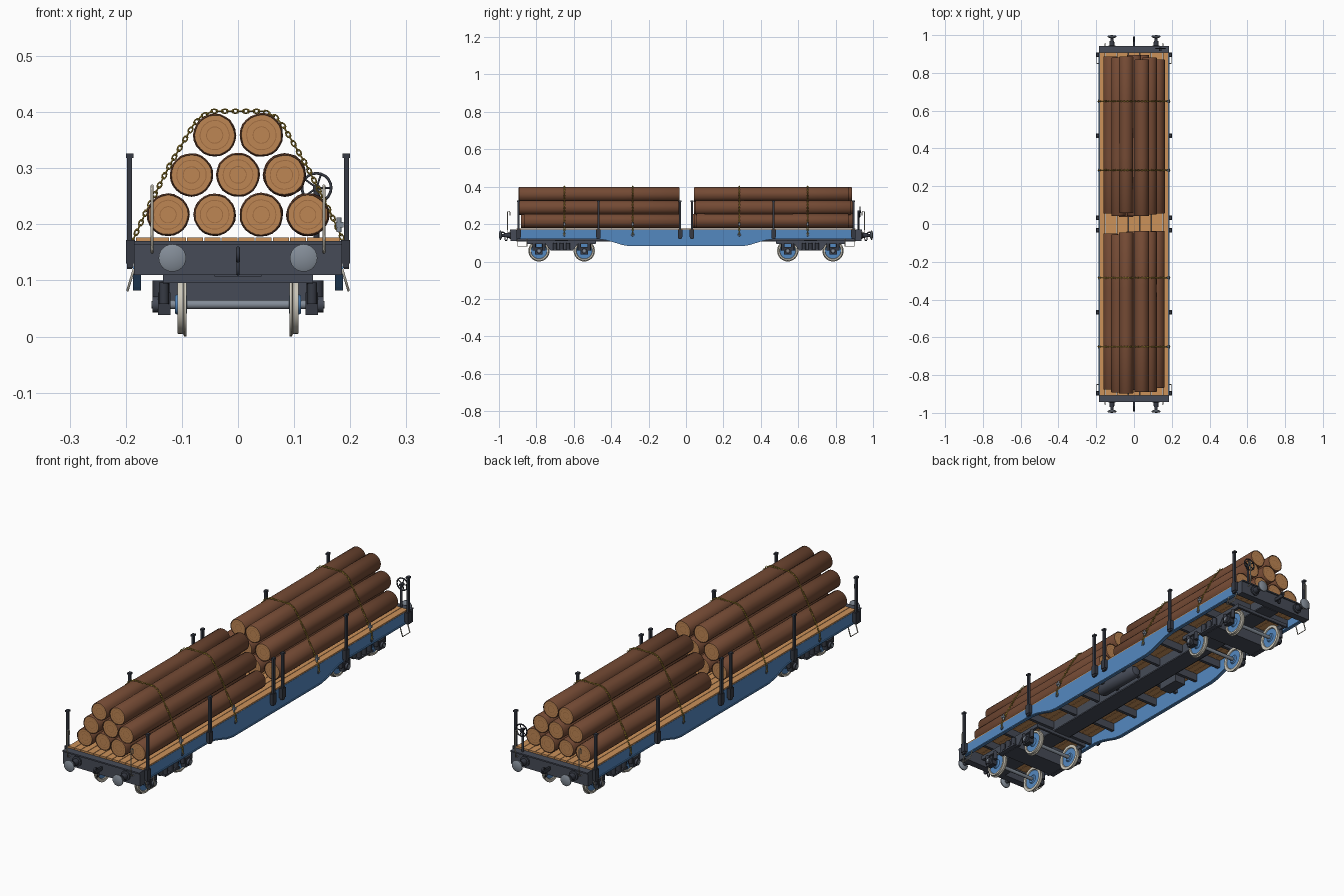
import bpy, bmesh, math, random
from mathutils import Vector

if "Cube" in bpy.data.objects:
    bpy.data.objects.remove(bpy.data.objects["Cube"])
random.seed(4)

def mat(name, r, g, b):
    m = bpy.data.materials.new(name)
    lin = [((c / 255 + 0.055) / 1.055) ** 2.4 for c in (r, g, b)]
    m.diffuse_color = (*lin, 1)
    m.use_nodes = True
    m.node_tree.nodes["Principled BSDF"].inputs["Base Color"].default_value = m.diffuse_color
    return m

BLUE = mat("frame blue", 84, 136, 192)
DARK = mat("dark steel", 70, 75, 87)
BLACK = mat("stake steel", 54, 58, 68)
GREY = mat("bare steel", 132, 141, 152)
PALE = mat("pale steel", 205, 200, 186)
WOOD = mat("deck wood", 204, 146, 90)
BARK = mat("bark", 116, 74, 52)
CUT = mat("cut wood", 190, 134, 84)
RING = mat("growth ring", 160, 108, 64)
GOLD = mat("chain yellow", 196, 164, 62)

def finish(name, bm, mats, smooth=False):
    bmesh.ops.recalc_face_normals(bm, faces=bm.faces)
    me = bpy.data.meshes.new(name)
    bm.to_mesh(me)
    bm.free()
    for m in mats:
        me.materials.append(m)
    ob = bpy.data.objects.new(name, me)
    bpy.context.collection.objects.link(ob)
    if smooth:
        bpy.ops.object.select_all(action='DESELECT')
        ob.select_set(True)
        bpy.context.view_layer.objects.active = ob
        bpy.ops.object.shade_smooth_by_angle(angle=math.radians(40))
    return ob

def box(name, x, y, z, m):
    """Box from three (min, max) ranges."""
    bm = bmesh.new()
    bmesh.ops.create_cube(bm, size=1)
    for v in bm.verts:
        v.co = Vector([(a[0] + a[1]) / 2 + c * (a[1] - a[0]) for a, c in zip((x, y, z), v.co)])
    return finish(name, bm, [m])

def span(c, s):
    return (c - s / 2, c + s / 2)

def lathe(name, prof, axis, loc, mats, seg=24, ids=None, wobble=0):
    """Revolve (along, radius) points round the x, y or z axis."""
    bm = bmesh.new()
    k = "xyz".index(axis)
    noise = [1 + random.uniform(-wobble, wobble) for _ in range(seg)]
    rings = []
    for a, r in prof:
        ring = []
        for i in range(seg if r > 0 else 1):
            t = 2 * math.pi * i / seg
            p = [0, 0, 0]
            p[k], p[(k + 1) % 3], p[(k + 2) % 3] = a, r * noise[i] * math.cos(t), r * noise[i] * math.sin(t)
            ring.append(bm.verts.new(Vector(p) + Vector(loc)))
        rings.append(ring)
    for j, (A, B) in enumerate(zip(rings, rings[1:])):
        for i in range(seg):
            n = (i + 1) % seg
            q = [A[i % len(A)], A[n % len(A)], B[n % len(B)], B[i % len(B)]]
            f = bm.faces.new(list(dict.fromkeys(q)))
            f.material_index = ids[j] if ids else 0
    return finish(name, bm, mats, True)

def rod(name, axis, loc, half, r, m, seg=16):
    return lathe(name, [(-half, 0), (-half, r), (half, r), (half, 0)], axis, loc, [m], seg)

def tube(name, pts, r, m, cyclic=False):
    cu = bpy.data.curves.new(name, 'CURVE')
    cu.dimensions, cu.bevel_depth, cu.bevel_resolution, cu.use_fill_caps = '3D', r, 1, True
    sp = cu.splines.new('POLY')
    sp.points.add(len(pts) - 1)
    for p, q in zip(sp.points, pts):
        p.co = (*q, 1)
    sp.use_cyclic_u = cyclic
    cu.materials.append(m)
    ob = bpy.data.objects.new(name, cu)
    bpy.context.collection.objects.link(ob)
    bpy.ops.object.select_all(action='DESELECT')
    ob.select_set(True)
    bpy.context.view_layer.objects.active = ob
    bpy.ops.object.convert(target='MESH')

def circle(c, r, plane, n=20):
    c = Vector(c)
    u, w = {'xz': ((1, 0, 0), (0, 0, 1)), 'yz': ((0, 1, 0), (0, 0, 1))}[plane]
    return [c + r * (math.cos(2 * math.pi * i / n) * Vector(u) + math.sin(2 * math.pi * i / n) * Vector(w)) for i in range(n)]

def extrude_yz(name, pts, x, m):
    bm = bmesh.new()
    f = bm.faces.new([bm.verts.new((x[0], *p)) for p in pts])
    g = bmesh.ops.extrude_face_region(bm, geom=[f])
    bmesh.ops.translate(bm, vec=(x[1] - x[0], 0, 0), verts=[v for v in g['geom'] if isinstance(v, bmesh.types.BMVert)])
    return finish(name, bm, [m])

# deck planks
for i in range(12):
    box("deck_plank", span((i - 5.5) * 0.0305, 0.0285), (-0.907, 0.907), (0.164, 0.176), WOOD)

# fish-belly side sills with bottom flange
half = [(0.3, 0.082), (0.34, 0.088), (0.39, 0.104), (0.43, 0.115), (0.47, 0.12), (0.905, 0.12)]
belly = [(-y, z) for y, z in reversed(half)] + half
for s in (-1, 1):
    extrude_yz("side_sill", belly + [(0.905, 0.17), (-0.905, 0.17)], (s * 0.177, s * 0.183), BLUE)
    extrude_yz("sill_flange", belly + [(y, z + 0.005) for y, z in reversed(belly)], (s * 0.173, s * 0.187), BLUE)

# underframe: centre sill, cross bearers, air tank and brake gear
box("centre_sill", (-0.03, 0.03), (-0.905, 0.905), (0.112, 0.164), DARK)
box("centre_sill_flange", (-0.042, 0.042), (-0.905, 0.905), (0.107, 0.113), DARK)
for y in (-0.8, -0.665, -0.5, -0.35, -0.2, -0.07, 0.07, 0.2, 0.35, 0.5, 0.665, 0.8):
    box("cross_bearer", (-0.177, 0.177), span(y, 0.014), (0.13, 0.164), DARK)
lathe("air_tank", [(-0.12, 0), (-0.115, 0.02), (-0.1, 0.028), (0.1, 0.028), (0.115, 0.02), (0.12, 0)], 'y', (0.085, 0, 0.125), [DARK])
box("brake_box", (-0.125, -0.07), (0.09, 0.19), (0.1, 0.14), DARK)
rod("brake_rod", 'y', (-0.05, 0, 0.118), 0.55, 0.004, DARK, 8)

# bogies
for b in (-0.665, 0.665):
    box("bogie_bolster", (-0.13, 0.13), span(b, 0.09), (0.058, 0.106), DARK)
    box("bogie_pivot", (-0.05, 0.05), span(b, 0.07), (0.1, 0.115), BLACK)
    for s in (-1, 1):
        xs = lambda a, c: tuple(sorted((s * a, s * c)))
        fr = [(-0.185, 0.095), (-0.185, 0.112), (0.185, 0.112), (0.185, 0.095), (0.085, 0.092), (0.06, 0.06), (-0.06, 0.06), (-0.085, 0.092)]
        extrude_yz("bogie_side_frame", [(b + y, z) for y, z in fr], (s * 0.122, s * 0.134), DARK)
        box("bogie_end_bar", (-0.13, 0.13), span(b + s * 0.18, 0.01), (0.095, 0.11), DARK)
        for k in (-0.035, 0, 0.035):
            rod("bolster_spring", 'z', (s * 0.141, b + k, 0.082), 0.018, 0.011, BLACK, 12)
        box("spring_plank", xs(0.132, 0.152), span(b, 0.1), (0.058, 0.065), DARK)
        for e in (-0.121, 0.121):
            y = b + e
            box("axle_box", xs(0.12, 0.143), span(y, 0.04), (0.038, 0.078), BLACK)
            rod("axle_box_cover", 'x', (s * 0.145, y, 0.057), 0.007, 0.014, DARK)
            rod("axle_cap", 'x', (s * 0.152, y, 0.057), 0.002, 0.007, GREY, 10)
            for k in (-0.026, 0.026):
                rod("axle_spring", 'z', (s * 0.132, y + k, 0.077), 0.019, 0.009, BLACK, 12)
            # wheel: blue disc inside a pale tyre with inner flange
            prof = [(0.091, 0), (0.091, 0.016), (0.096, 0.02), (0.096, 0.042), (0.092, 0.044), (0.092, 0.057), (0.096, 0.057),
                    (0.098, 0.053), (0.108, 0.052), (0.108, 0.044), (0.104, 0.042), (0.104, 0.02), (0.112, 0.016), (0.112, 0)]
            lathe("wheel", [(s * a, r) for a, r in prof], 'x', (0, y, 0.057), [BLUE, PALE], 32,
                  [0, 0, 0, 1, 1, 1, 1, 1, 1, 1, 0, 0, 0])
    for e in (-0.121, 0.121):
        rod("axle", 'x', (0, b + e, 0.057), 0.125, 0.008, GREY)

# ends: beams, buffers, couplings, handrails
for e in (-1, 1):
    ys = lambda a, c: tuple(sorted((e * a, e * c)))
    box("end_beam", (-0.185, 0.185), ys(0.905, 0.937), (0.11, 0.168), DARK)
    box("end_beam_lip", (-0.185, 0.185), ys(0.91, 0.942), (0.164, 0.17), DARK)
    box("coupling_shank", (-0.004, 0.004), ys(0.93, 0.985), (0.133, 0.147), BLACK)
    tube("coupling_hook", circle((0, e * 0.98, 0.146), 0.011, 'yz', 14), 0.004, BLACK, True)
    tube("coupling_link", [(0, e * (0.962 + 0.007 * math.cos(t)), 0.127 + 0.016 * math.sin(t)) for t in [i * math.pi / 6 for i in range(12)]], 0.003, BLACK, True)
    for s in (-1, 1):
        lathe("buffer", [(e * a, r) for a, r in [(0.93, 0), (0.93, 0.021), (0.943, 0.021), (0.945, 0.014), (0.968, 0.012), (0.968, 0.008), (0.985, 0.008)]],
              'y', (s * 0.117, 0, 0.14), [BLACK])
        lathe("buffer_head", [(e * a, r) for a, r in [(0.982, 0), (0.984, 0.012), (0.99, 0.0245), (0.995, 0.0245), (0.998, 0.018), (1, 0)]],
              'y', (s * 0.117, 0, 0.14), [GREY])
        tube("end_handrail", [(s * 0.153, e * y, z) for y, z in [(0.938, 0.15), (0.952, 0.155), (0.955, 0.18), (0.955, 0.262), (0.951, 0.269), (0.944, 0.269), (0.941, 0.262), (0.941, 0.245)]], 0.0025, PALE)
        tube("corner_step", [(s * x, e * y, z) for x, y, z in [(0.185, 0.9, 0.122), (0.197, 0.9, 0.082), (0.197, 0.85, 0.082), (0.185, 0.85, 0.122)]], 0.0025, PALE)

# hand brake wheel on its column
hub = Vector((0.14, 0.922, 0.265))
rod("brake_column", 'z', (0.14, 0.922, 0.215), 0.05, 0.005, BLACK, 10)
tube("brake_wheel_rim", circle(hub + Vector((0, 0.008, 0)), 0.026, 'xz'), 0.0028, BLACK, True)
rod("brake_wheel_hub", 'y', hub + Vector((0, 0.004, 0)), 0.009, 0.007, BLACK, 10)
for p in circle(hub + Vector((0, 0.008, 0)), 0.026, 'xz', 5):
    tube("brake_wheel_spoke", [hub + Vector((0, 0.008, 0)), p], 0.002, BLACK)

# side stakes in pockets
for s in (-1, 1):
    for y in (-0.895, -0.468, -0.032, 0.032, 0.468, 0.895):
        box("stake", span(s * 0.193, 0.009), span(y, 0.012), (0.12, 0.322), BLACK)
        box("stake_cap", span(s * 0.193, 0.013), span(y, 0.017), (0.318, 0.326), BLACK)
        box("stake_pocket", span(s * 0.192, 0.016), span(y, 0.024), (0.13, 0.172), BLACK)
        box("stake_foot", span(s * 0.192, 0.011), span(y, 0.02), (0.122, 0.13), BLACK)

# two stacks of logs, 4-3-2
for e in (-1, 1):
    for n, z in ((4, 0.217), (3, 0.288), (2, 0.359)):
        for i in range(n):
            R = 0.0385 * random.uniform(0.97, 1.02)
            a, b = 0.045 + random.uniform(-0.01, 0.02), 0.882 + random.uniform(-0.02, 0.012)
            end = [(0, 0), (0, 0.36), (0, 0.4), (0, 0.66), (0, 0.7), (0, 0.92), (-0.003, 0.94), (0, 1)]
            prof = [(a + d, r * R) for d, r in end] + [(a + 0.3, 0.99 * R), (a + 0.55, R)] + [(b - d, r * R) for d, r in reversed(end)]
            ids = [1, 2, 1, 2, 1, 0, 0]
            lathe("log", [(e * y, r) for y, r in prof], 'y', ((i - (n - 1) / 2) * 0.083, 0, z), [BARK, CUT, RING], 24,
                  ids + [0, 0, 0] + ids[::-1], 0.018)

# lashing chains over the load
side = [(0.19, 0.145), (0.188, 0.17), (0.164, 0.222), (0.122, 0.305), (0.08, 0.376), (0.066, 0.392), (0.045, 0.4015)]
path = [Vector((-x, 0, z)) for x, z in side] + [Vector((x, 0, z)) for x, z in reversed(side)]
lens = [(q - p).length for p, q in zip(path, path[1:])]
def along(d):
    for p, q, l in zip(path, path[1:], lens):
        if d <= l:
            return p + (q - p) * d / l, (q - p).normalized()
        d -= l
    return path[-1], (path[-1] - path[-2]).normalized()
N = 74
for y in (-0.65, -0.285, 0.285, 0.65):
    bm = bmesh.new()
    for k in range(N):
        p, t = along(sum(lens) * (k + 0.5) / N)
        Y = Vector((0, 1, 0))
        u, w = (Y, t.cross(Y)) if k % 2 else (t.cross(Y), Y)
        g = []
        for i in range(8):
            c, s_ = math.cos(i * math.pi / 4), math.sin(i * math.pi / 4)
            o = t * c * 0.0062 + u * s_ * 0.0036
            d = (t * c + u * s_)
            g.append([bm.verts.new(p + Vector((0, y, 0)) + o + 0.0015 * h) for h in (d, w, -d, -w)])
        for i in range(8):
            for j in range(4):
                A, B, m = g[i], g[(i + 1) % 8], (j + 1) % 4
                bm.faces.new((A[j], B[j], B[m], A[m]))
    finish("lashing_chain", bm, [GOLD])
    for s in (-1, 1):
        tube("chain_ring", circle((s * 0.189, y, 0.143), 0.007, 'yz', 12), 0.002, GREY, True)
    # chain tensioner
    rod("tensioner", 'z', (0.18, y, 0.199), 0.013, 0.0045, GREY, 10)
    box("tensioner_handle", (0.175, 0.188), span(y, 0.012), (0.194, 0.204), GREY)
